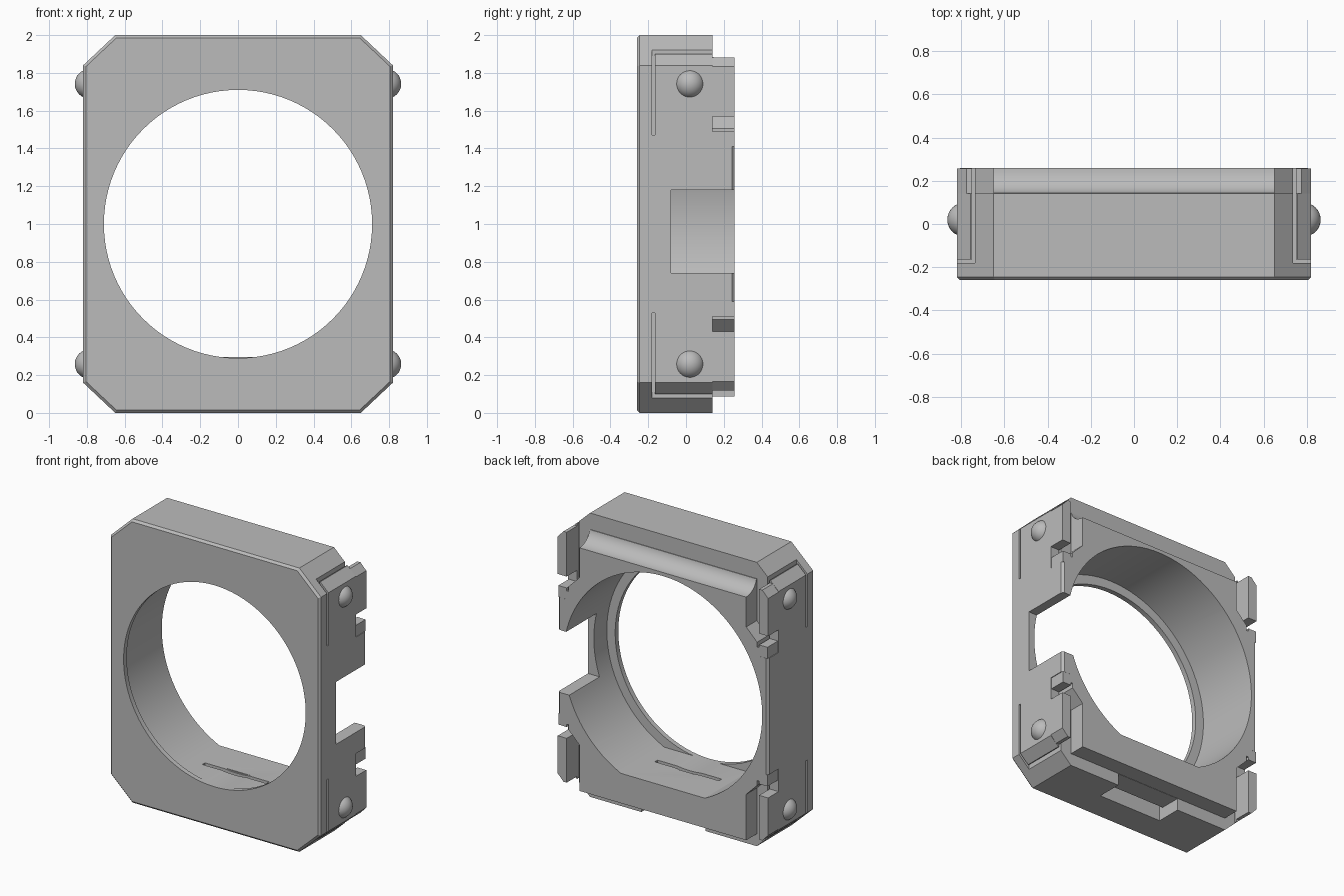
import bpy, bmesh, math

cube = bpy.data.objects.get("Cube")
if cube:
    bpy.data.objects.remove(cube, do_unlink=True)

# One plain grey plastic
grey = bpy.data.materials.new("grey plastic")
grey.use_nodes = True
color = (0.5, 0.5, 0.5, 1)
grey.diffuse_color = color
grey.node_tree.nodes["Principled BSDF"].inputs["Base Color"].default_value = color


def loft(name, rings):
    """Closed solid through rings of 3D points with equal counts."""
    bm = bmesh.new()
    loops = [[bm.verts.new(p) for p in ring] for ring in rings]
    n = len(loops[0])
    for a, b in zip(loops, loops[1:]):
        for i in range(n):
            j = (i + 1) % n
            bm.faces.new((a[i], a[j], b[j], b[i]))
    bm.faces.new(loops[0])
    bm.faces.new(loops[-1])
    bmesh.ops.recalc_face_normals(bm, faces=bm.faces)
    mesh = bpy.data.meshes.new(name)
    bm.to_mesh(mesh)
    bm.free()
    mesh.materials.append(grey)
    obj = bpy.data.objects.new(name, mesh)
    bpy.context.collection.objects.link(obj)
    return obj


def prism(name, points, y0, y1):
    return loft(name, [[(x, y, z) for x, z in points] for y in (y0, y1)])


def box(name, x, y, z):
    points = [(x[0], z[0]), (x[1], z[0]), (x[1], z[1]), (x[0], z[1])]
    return prism(name, points, *y)


def circle(r, floor=-9, n=96):
    pts = [(r * math.cos(i * math.tau / n), r * math.sin(i * math.tau / n) + 1)
           for i in range(n)]
    if floor < 0:
        return pts
    half = math.sqrt(r * r - (1 - floor) ** 2)
    above = [p for p in pts if p[1] > floor + 0.004]
    # Start at the right end of the flat floor and run round to the left end
    right = [p for p in above if p[1] < 1 and p[0] > 0]
    rest = [p for p in above if not (p[1] < 1 and p[0] > 0)]
    return [(half, floor)] + right + rest + [(-half, floor)]


def octagon(inset):
    c = inset * 0.414
    w, h, a, b = 0.82 - inset, 1 - inset, 0.65 - c, 0.84 - c
    q = [(w, -b), (w, b), (a, h), (-a, h), (-w, b), (-w, -b), (-a, -h), (a, -h)]
    return [(x, z + 1) for x, z in q]


def boolean(obj, tool, operation="DIFFERENCE"):
    mod = obj.modifiers.new("cut", "BOOLEAN")
    mod.operation, mod.solver, mod.object = operation, "EXACT", tool
    bpy.context.view_layer.objects.active = obj
    bpy.ops.object.modifier_apply(modifier=mod.name)
    bpy.data.objects.remove(tool, do_unlink=True)


# Octagonal frame with bevelled front and back edges
sections = [(0.015, -0.26), (0, -0.245), (0, 0.243), (0.015, 0.258)]
frame = loft("frame", [[(x, y, z) for x, z in octagon(i)] for i, y in sections])

# Bore with a front lip and a flat floor
boolean(frame, prism("lip_cutter", circle(0.71), -0.4, 0))
boolean(frame, prism("bore_cutter", circle(0.775, 0.297), -0.225, 0.4))

# Rear steps at top and bottom, with the cove under the top edge
boolean(frame, box("top_step", (-1, 1), (0.14, 0.4), (1.885, 2.1)))
boolean(frame, box("bottom_step", (-1, 1), (0.14, 0.4), (-0.1, 0.087)))
cove = [(0.258 + 0.116 * math.cos(i * math.tau / 48),
         1.905 + 0.105 * math.sin(i * math.tau / 48)) for i in range(48)]
boolean(frame, loft("cove", [[(x, y, z) for y, z in cove] for x in (-0.7, 0.7)]))

# Cable notch in one side, latch recess and slot underneath
boolean(frame, box("side_notch", (0.4, 1), (-0.08, 0.4), (0.74, 1.18)))
boolean(frame, box("latch_recess", (-0.25, 0.25), (-0.04, 0.2), (-0.1, 0.085)))
boolean(frame, box("latch_slot", (-0.25, 0.25), (-0.04, -0.01), (0.05, 0.4)))

# Corner pockets, spring slits, fingers and snap domes
for sx in (1, -1):
    for sz in (1, -1):
        def at(points):
            return [(sx * x, 1 + sz * z) for x, z in points]

        def block(x, y, z):
            return prism("corner_part", at([(x[0], z[0]), (x[1], z[0]),
                                            (x[1], z[1]), (x[0], z[1])]), *y)

        pocket = [(0.65, 1.1), (0.65, 0.59), (0.75, 0.49), (0.9, 0.49), (0.9, 1.1)]
        boolean(frame, prism("pocket", at(pocket), 0.14, 0.4))
        boolean(frame, block((0.76, 0.9), (0.14, 0.4), (0.41, 0.52)))
        stub = [(0.75, 0.41), (0.815, 0.41), (0.815, 0.49), (0.75, 0.49)]
        boolean(frame, prism("stub", at(stub), 0.12, 0.257), "UNION")
        finger = [(0.75, 0.57), (0.82, 0.57), (0.82, 0.835), (0.775, 0.882), (0.75, 0.882)]
        boolean(frame, prism("finger", at(finger), 0.1, 0.257), "UNION")
        boolean(frame, block((0.735, 0.75), (-0.18, 0.3), (0.47, 0.92)))
        boolean(frame, block((0.74, 0.9), (-0.18, -0.165), (0.47, 0.92)))
        boolean(frame, block((0.74, 0.9), (-0.17, 0.3), (0.9, 0.92)))

        bpy.ops.mesh.primitive_uv_sphere_add(
            segments=32, ring_count=16, radius=0.078,
            location=(sx * 0.786, 0.02, 1 + sz * 0.742))
        dome = bpy.context.object
        dome.name = ("left" if sx > 0 else "right") + ("_upper" if sz > 0 else "_lower") + "_snap_dome"
        # Keep only the half that stands proud of the side
        bm = bmesh.new()
        bm.from_mesh(dome.data)
        bmesh.ops.bisect_plane(bm, geom=bm.verts[:] + bm.edges[:] + bm.faces[:],
                               plane_co=(sx * 0.02, 0, 0), plane_no=(-sx, 0, 0),
                               clear_outer=True)
        bm.to_mesh(dome.data)
        bm.free()
        dome.data.materials.append(grey)
        bpy.ops.object.shade_smooth()

# Smooth the curved walls, keep the edges crisp
bpy.ops.object.select_all(action="DESELECT")
frame.select_set(True)
bpy.context.view_layer.objects.active = frame
bpy.ops.object.shade_smooth_by_angle(angle=math.radians(25))
